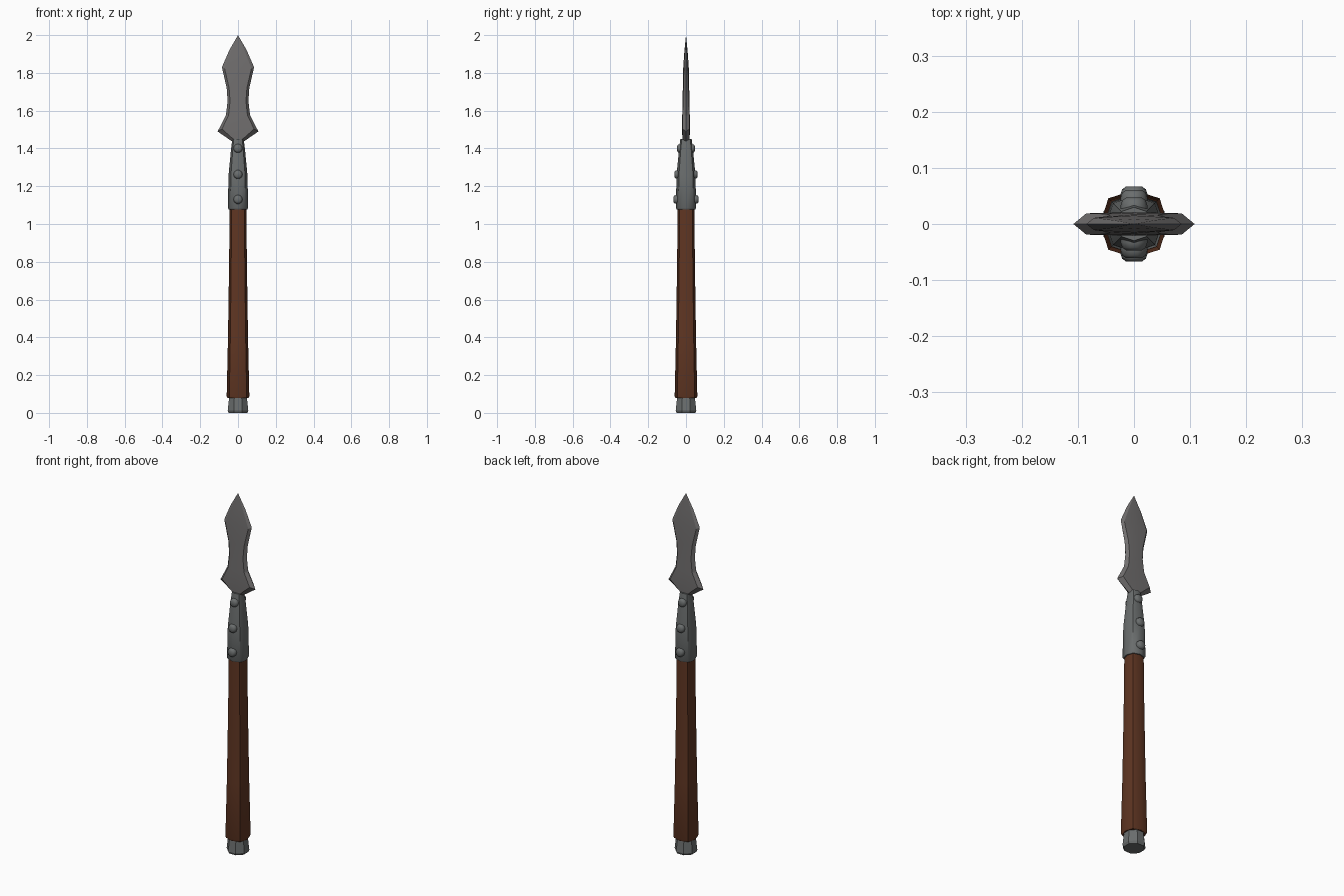
import bpy, bmesh
from math import cos, sin, pi, radians
from mathutils import Matrix

cube = bpy.data.objects.get("Cube")
if cube:
    bpy.data.objects.remove(cube, do_unlink=True)


def material(name, colour):
    mat = bpy.data.materials.new(name)
    mat.use_nodes = True
    mat.diffuse_color = (*colour, 1)
    mat.node_tree.nodes["Principled BSDF"].inputs["Base Color"].default_value = (*colour, 1)
    return mat


blade_steel = material("blade steel", (0.165, 0.158, 0.158))
fitting_iron = material("fitting iron", (0.145, 0.155, 0.155))
brown_wood = material("brown wood", (0.115, 0.036, 0.016))


def loft(name, rings, mat, smooth_angle=None, matrix=None):
    """Skin a stack of equal-length point rings and close both ends."""
    bm = bmesh.new()
    loops = [[bm.verts.new(p) for p in ring] for ring in rings]
    n = len(loops[0])
    for low, high in zip(loops, loops[1:]):
        for i in range(n):
            j = (i + 1) % n
            bm.faces.new((low[i], low[j], high[j], high[i]))
    bm.faces.new(loops[0][::-1])
    bm.faces.new(loops[-1])
    bmesh.ops.remove_doubles(bm, verts=bm.verts, dist=0.0003)
    bmesh.ops.recalc_face_normals(bm, faces=bm.faces)
    if matrix:
        bm.transform(matrix)
    mesh = bpy.data.meshes.new(name)
    bm.to_mesh(mesh)
    bm.free()
    mesh.materials.append(mat)
    obj = bpy.data.objects.new(name, mesh)
    bpy.context.collection.objects.link(obj)
    if smooth_angle:
        bpy.ops.object.select_all(action='DESELECT')
        obj.select_set(True)
        bpy.context.view_layer.objects.active = obj
        bpy.ops.object.shade_smooth_by_angle(angle=radians(smooth_angle))
    return obj


def turned(profile, sides=8, phase=0.0, corner=1.0):
    """Rings from (radius, height); corner swells every second vertex."""
    return [[(r * (corner if i % 2 else 1) * cos(2 * pi * i / sides + phase),
              r * (corner if i % 2 else 1) * sin(2 * pi * i / sides + phase), h)
             for i in range(sides)] for r, h in profile]


# Wooden shaft, flaring towards the butt
loft("shaft", turned([(0.056, 0.078), (0.06, 0.088), (0.053, 0.4),
                      (0.047, 0.8), (0.044, 1.1)], corner=1.08), brown_wood, 50)

# Butt cap
loft("butt_cap", turned([(0.053, 0), (0.059, 0.012), (0.05, 0.09)], phase=pi / 8),
     fitting_iron)

# Socket tapering into the blade
loft("socket", turned([(0.05, 1.078), (0.054, 1.085), (0.05, 1.26),
                       (0.037, 1.395), (0.03, 1.45)], corner=1.05), fitting_iron, 50)

# Rivets passing through the socket from front to back
for number, (z, reach) in enumerate([(1.13, 0.067), (1.262, 0.061), (1.4, 0.047)], 1):
    half = [(0.014, reach), (0.021, reach - 0.005), (0.024, reach - 0.014)]
    profile = [(r, -y) for r, y in half] + half[::-1]
    loft(f"rivet_{number}", turned(profile, sides=10), fitting_iron, 50,
         Matrix.Translation((0, 0, z)) @ Matrix.Rotation(pi / 2, 4, 'X'))

# Blade stations: edge z, edge x, bevel z, bevel x, bevel y, ridge y
stations = [
    (1.435, 0.028, 1.447, 0.022, 0.018, 0.019),
    (1.49, 0.108, 1.503, 0.085, 0.019, 0.021),
    (1.575, 0.064, 1.575, 0.05, 0.018, 0.02),
    (1.65, 0.055, 1.65, 0.042, 0.016, 0.018),
    (1.72, 0.06, 1.72, 0.047, 0.014, 0.017),
    (1.83, 0.085, 1.823, 0.071, 0.011, 0.015),
    (1.92, 0.046, 1.91, 0.038, 0.007, 0.009),
    (2.0, 0, 2.0, 0, 0, 0),
]
loft("blade", [[(0, -ridge, bz), (bx, -by, bz), (ex, 0, ez), (bx, by, bz),
                (0, ridge, bz), (-bx, by, bz), (-ex, 0, ez), (-bx, -by, bz)]
               for ez, ex, bz, bx, by, ridge in stations], blade_steel, 12)
